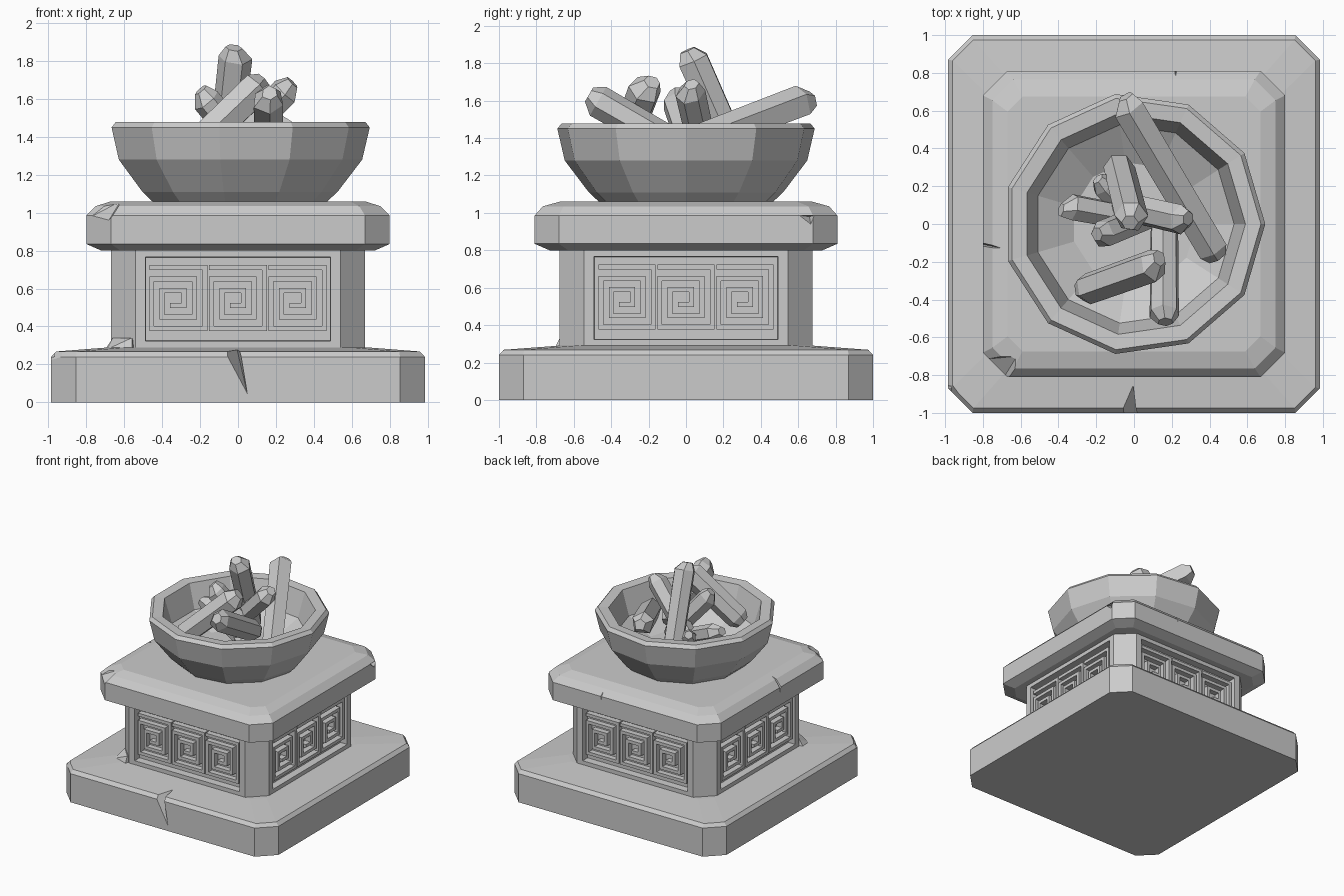
import bpy, bmesh, math, random
from mathutils import Vector, Matrix

random.seed(4)
if "Cube" in bpy.data.objects:
    bpy.data.objects.remove(bpy.data.objects["Cube"], do_unlink=True)

stone = bpy.data.materials.new("grey_stone")
stone.use_nodes = True
GREY = (0.6, 0.6, 0.6, 1)
stone.diffuse_color = GREY
stone.node_tree.nodes["Principled BSDF"].inputs["Base Color"].default_value = GREY


def finish(name, bm):
    bmesh.ops.recalc_face_normals(bm, faces=bm.faces)
    mesh = bpy.data.meshes.new(name)
    bm.to_mesh(mesh)
    bm.free()
    mesh.materials.append(stone)
    ob = bpy.data.objects.new(name, mesh)
    bpy.context.collection.objects.link(ob)
    return ob


def loft(bm, rings):
    """Bridge rings of points and cap both ends."""
    loops = [[bm.verts.new(p) for p in ring] for ring in rings]
    n = len(loops[0])
    for a, b in zip(loops, loops[1:]):
        for i in range(n):
            j = (i + 1) % n
            bm.faces.new((a[i], a[j], b[j], b[i]))
    bm.faces.new(loops[0][::-1])
    bm.faces.new(loops[-1])


def octagon(hx, hy, c, z):
    quarter = [(hx, hy - c), (hx - c, hy)]
    pts = quarter + [(-x, y) for x, y in quarter[::-1]]
    pts += [(-x, -y) for x, y in pts]
    return [(x, y, z) for x, y in pts]


def ngon(r, n, z):
    return [(r * math.cos(math.tau * i / n), r * math.sin(math.tau * i / n), z)
            for i in range(n)]


def chip(target, *points):
    """Cut a wedge, the hull of the points, out of a part."""
    bm = bmesh.new()
    for p in points:
        bm.verts.new(p)
    bmesh.ops.convex_hull(bm, input=bm.verts)
    cutter = finish("chip_cutter", bm)
    cutter.hide_render = True
    mod = target.modifiers.new("chip", 'BOOLEAN')
    mod.operation, mod.solver, mod.object = 'DIFFERENCE', 'EXACT', cutter
    bpy.context.view_layer.objects.active = target
    bpy.ops.object.modifier_apply(modifier=mod.name)
    bpy.data.objects.remove(cutter, do_unlink=True)


# Base slab with cut corners and a gently rising top
bm = bmesh.new()
loft(bm, [octagon(.985, 1, .13, 0), octagon(.985, 1, .13, .24),
          octagon(.96, .975, .11, .268), octagon(.68, .68, .09, .29)])
base = finish("base_slab", bm)
chip(base, (-.1, -1.03, .3), (.01, -1.03, .3), (.06, -1.03, 0), (-.01, -.84, .3))
chip(base, (-1, -.8, .27), (-.88, -1, .27), (-1, -.94, .14), (-.9, -.9, .3))

# Pedestal with a sunken panel on each side
bm = bmesh.new()
loft(bm, [octagon(.67, .675, .13, .27), octagon(.67, .675, .13, .82)])
bm.normal_update()
sides = [f for f in bm.faces if abs(f.normal.z) < .1 and f.calc_area() > .4]
bmesh.ops.inset_individual(bm, faces=sides, thickness=.075)
bmesh.ops.inset_individual(bm, faces=sides, thickness=.004, depth=-.06)
pedestal = finish("pedestal", bm)
chip(pedestal, (.72, .5, .83), (.72, .7, .83), (.5, .72, .83), (.7, .6, .7), (.6, .6, .83))

# Square spiral carvings, three per panel
SPIRAL = [(-.14, .16), (.14, .16), (.14, -.16), (-.14, -.16), (-.14, .1),
          (.085, .1), (.085, -.1), (-.085, -.1), (-.085, .04), (.03, .04),
          (.03, -.04), (-.03, -.04)]
WIDTH = .026
bm = bmesh.new()
for side in range(4):
    turn = Matrix.Rotation(side * math.pi / 2, 4, 'Z')
    for cx in (-.315, 0, .315):
        for (x0, z0), (x1, z1) in zip(SPIRAL, SPIRAL[1:]):
            place = Matrix.Translation((cx + (x0 + x1) / 2, -.635, .55 + (z0 + z1) / 2))
            size = Matrix.Diagonal((abs(x1 - x0) + WIDTH, .05, abs(z1 - z0) + WIDTH, 1))
            bmesh.ops.create_cube(bm, size=1, matrix=turn @ place @ size)
finish("spiral_carvings", bm)

# Broken stone fragment at the pedestal foot
bm = bmesh.new()
for p in [(-.7, -.56, .28), (-.56, -.7, .28), (-.66, -.56, .34), (-.56, -.67, .34),
          (-.69, -.65, .28), (-.5, -.5, .28)]:
    bm.verts.new(p)
bmesh.ops.convex_hull(bm, input=bm.verts)
finish("foot_fragment", bm)

# Cap slab
bm = bmesh.new()
loft(bm, [octagon(.72, .73, .1, .80), octagon(.8, .81, .13, .835),
          octagon(.8, .81, .13, .985), octagon(.75, .765, .11, .035 + 1),
          octagon(.67, .675, .08, 1.06)])
cap = finish("cap_slab", bm)
chip(cap, (-.83, -.68, 1.06), (-.6, -.83, 1.06), (-.7, -.83, .93), (-.83, -.72, .95),
     (-.62, -.7, 1.06))
chip(cap, (.83, -.72, 1.03), (.83, -.44, 1.02), (.83, -.6, 1), (.72, -.68, 1.05),
     (.74, -.4, 1.05))
chip(cap, (.83, .58, .99), (.83, .7, .99), (.83, .67, .92), (.74, .66, .98))
chip(cap, (-.84, -.07, 1.07), (-.84, -.14, 1.07), (-.84, -.1, .9), (-.69, -.13, 1.07))
chip(cap, (.19, .84, 1.07), (.26, .84, 1.07), (.22, .84, .9), (.22, .76, 1.06))

# Faceted bowl, outside profile then inside
bm = bmesh.new()
PROFILE = [(.46, 1.05), (.525, 1.11), (.655, 1.28), (.695, 1.45), (.672, 1.478),
           (.59, 1.472), (.53, 1.27), (.33, 1.15)]
loft(bm, [ngon(r, 11, z) for r, z in PROFILE])
finish("bowl", bm)


def log(name, tip, foot, r, sides=6):
    """Rough prism with narrowed, skewed ends."""
    tip, foot = Vector(tip), Vector(foot)
    length = (tip - foot).length
    turn = (tip - foot).to_track_quat('Z', 'Y')
    spin = Matrix.Rotation(random.uniform(0, 1), 3, 'Z')
    skew = Vector((random.uniform(-.3, .3), random.uniform(-.3, .3), 0)) * r
    rough = [random.uniform(.88, 1.12) for _ in range(sides)]
    rings = []
    for scale, z in ((.6, 0), (.95, .05), (1, length - .06), (.5, length)):
        ring = []
        for k, p in zip(rough, ngon(r * scale, sides, z)):
            v = Vector((p[0] * k, p[1] * k, z)) + (skew if z == length else Vector())
            ring.append(turn @ (spin @ v) + foot)
        rings.append(ring)
    bm = bmesh.new()
    loft(bm, rings)
    finish(name, bm)


# Pile of logs
log("long_log", (-.06, .66, 1.62), (.44, -.18, 1.3), .092, 5)
log("upright_log", (-.015, .02, 1.875), (-.09, .32, 1.2), .09)
log("front_log", (.14, -.2, 1.7), (-.28, -.35, 1.3), .09)
log("forward_log", (.16, -.52, 1.63), (.16, .02, 1.32), .085)
log("right_log", (.29, .01, 1.68), (-.1, .1, 1.28), .078)
log("left_log", (-.2, -.07, 1.64), (.12, .06, 1.25), .08)
log("low_log", (-.38, .1, 1.42), (.05, .02, 1.22), .075)
log("back_log", (-.2, .24, 1.38), (.05, -.02, 1.2), .07)
